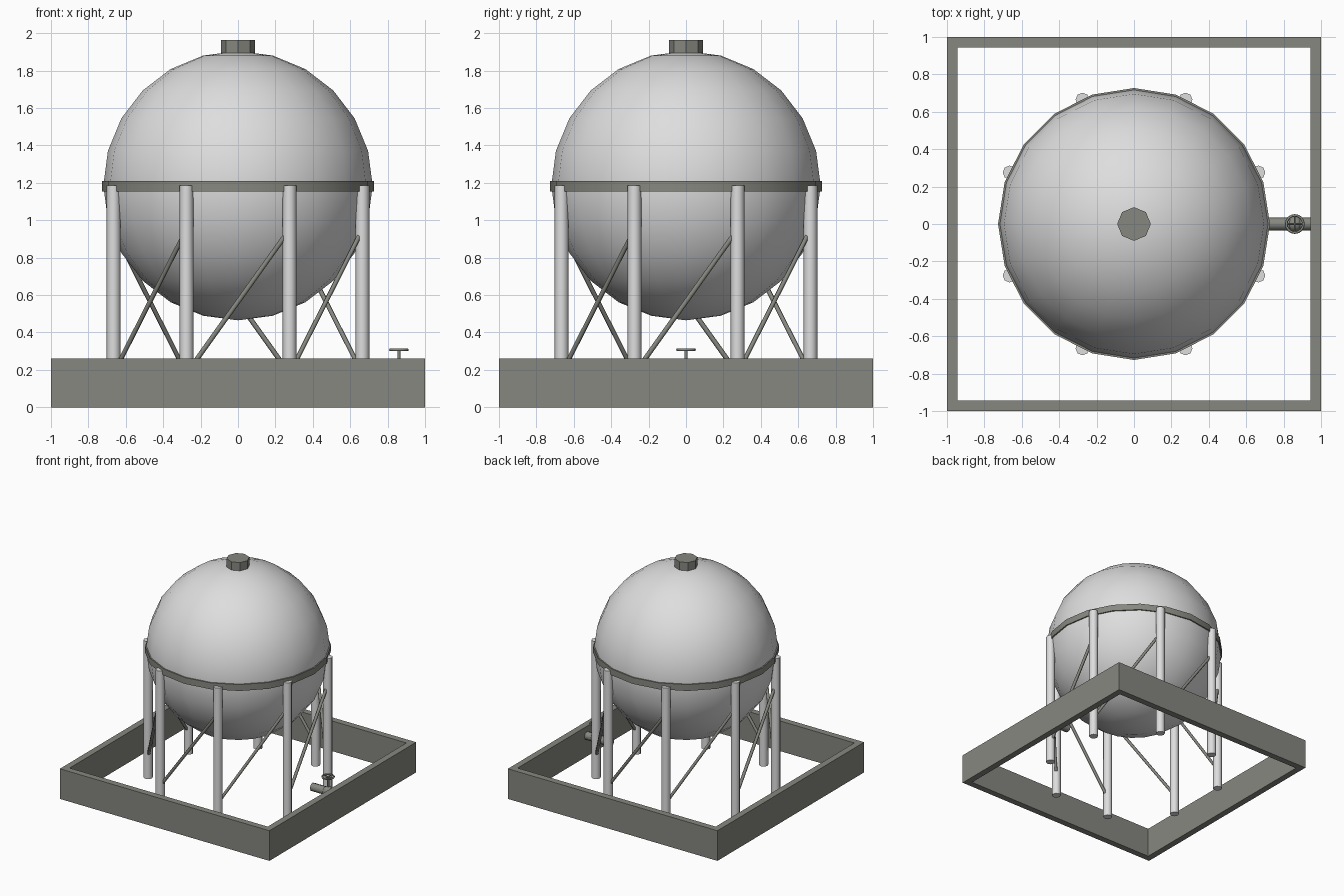
import bpy, bmesh, math
from math import radians
from mathutils import Vector

cube = bpy.data.objects.get("Cube")
if cube:
    bpy.data.objects.remove(cube, do_unlink=True)


def material(name, rgb):
    m = bpy.data.materials.new(name)
    m.use_nodes = True
    m.diffuse_color = (*rgb, 1)
    m.node_tree.nodes["Principled BSDF"].inputs["Base Color"].default_value = (*rgb, 1)
    return m


PAINT = material("pale tank paint", (0.73, 0.73, 0.73))
STEEL = material("grey steel", (0.24, 0.245, 0.215))


def finish(obj, name, mat, smooth=None):
    obj.name = obj.data.name = name
    obj.data.materials.append(mat)
    if smooth:
        bpy.ops.object.select_all(action="DESELECT")
        obj.select_set(True)
        bpy.context.view_layer.objects.active = obj
        bpy.ops.object.shade_smooth_by_angle(angle=radians(smooth))
    return obj


def rod(name, start, end, radius, sides, mat, smooth=None):
    """Cylinder running between two points."""
    a, b = Vector(start), Vector(end)
    bpy.ops.mesh.primitive_cylinder_add(
        vertices=sides, radius=radius, depth=(b - a).length, location=(a + b) / 2,
        rotation=(b - a).to_track_quat("Z", "Y").to_euler())
    return finish(bpy.context.object, name, mat, smooth)


def ring(name, sides, outer, inner, z0, z1, mat, turn=0.0, smooth=None):
    """Rectangular section carried round the vertical axis."""
    bm = bmesh.new()
    section = [(outer, z0), (outer, z1), (inner, z1), (inner, z0)]
    loops = []
    for i in range(sides):
        t = turn + math.tau * i / sides
        loops.append([bm.verts.new((r * math.cos(t), r * math.sin(t), z)) for r, z in section])
    for i in range(sides):
        p, q = loops[i], loops[(i + 1) % sides]
        for j in range(4):
            k = (j + 1) % 4
            bm.faces.new((p[j], q[j], q[k], p[k]))
    mesh = bpy.data.meshes.new(name)
    bm.to_mesh(mesh)
    bm.free()
    obj = bpy.data.objects.new(name, mesh)
    bpy.context.collection.objects.link(obj)
    return finish(obj, name, mat, smooth)


# Spherical tank with equator band and top hatch
CENTRE = 1.185
bpy.ops.mesh.primitive_uv_sphere_add(segments=20, ring_count=12, radius=0.72,
                                     location=(0, 0, CENTRE))
finish(bpy.context.object, "tank", PAINT, 50)
ring("equator_band", 20, 0.727, 0.69, 1.155, 1.21, STEEL, smooth=30)
rod("top_hatch", (0, 0, 1.86), (0, 0, 1.965), 0.09, 8, STEEL)

# Square containment wall
ring("containment_wall", 4, math.sqrt(2), 0.945 * math.sqrt(2), 0, 0.26, STEEL,
     turn=math.pi / 4)

# Eight legs, each braced from its foot to the next leg
def on_circle(i, z):
    t = radians(22.5 + 45 * i)
    return 0.72 * math.cos(t), 0.72 * math.sin(t), z


for i in range(8):
    rod(f"leg_{i + 1}", on_circle(i, 0), on_circle(i, CENTRE), 0.037, 8, PAINT, 50)
    rod(f"brace_{i + 1}", on_circle(i, 0.18), on_circle(i + 1, 0.95), 0.013, 6, STEEL, 65)

# Outlet pipe with valve and handwheel
VX, PZ, WZ = 0.86, 0.18, 0.307
rod("outlet_pipe", (0.71, 0, PZ), (0.96, 0, PZ), 0.035, 8, STEEL, 50)
bpy.ops.mesh.primitive_uv_sphere_add(segments=10, ring_count=6, radius=0.045,
                                     location=(VX, 0, PZ))
finish(bpy.context.object, "valve_body", STEEL, 50)
rod("valve_stem", (VX, 0, PZ), (VX, 0, WZ), 0.009, 6, STEEL, 65)
bpy.ops.mesh.primitive_torus_add(major_segments=16, minor_segments=6, major_radius=0.046,
                                 minor_radius=0.007, location=(VX, 0, WZ))
finish(bpy.context.object, "handwheel_rim", STEEL, 65)
for name, dx, dy in (("handwheel_spoke_a", 0.046, 0), ("handwheel_spoke_b", 0, 0.046)):
    rod(name, (VX - dx, -dy, WZ), (VX + dx, dy, WZ), 0.005, 6, STEEL, 65)
